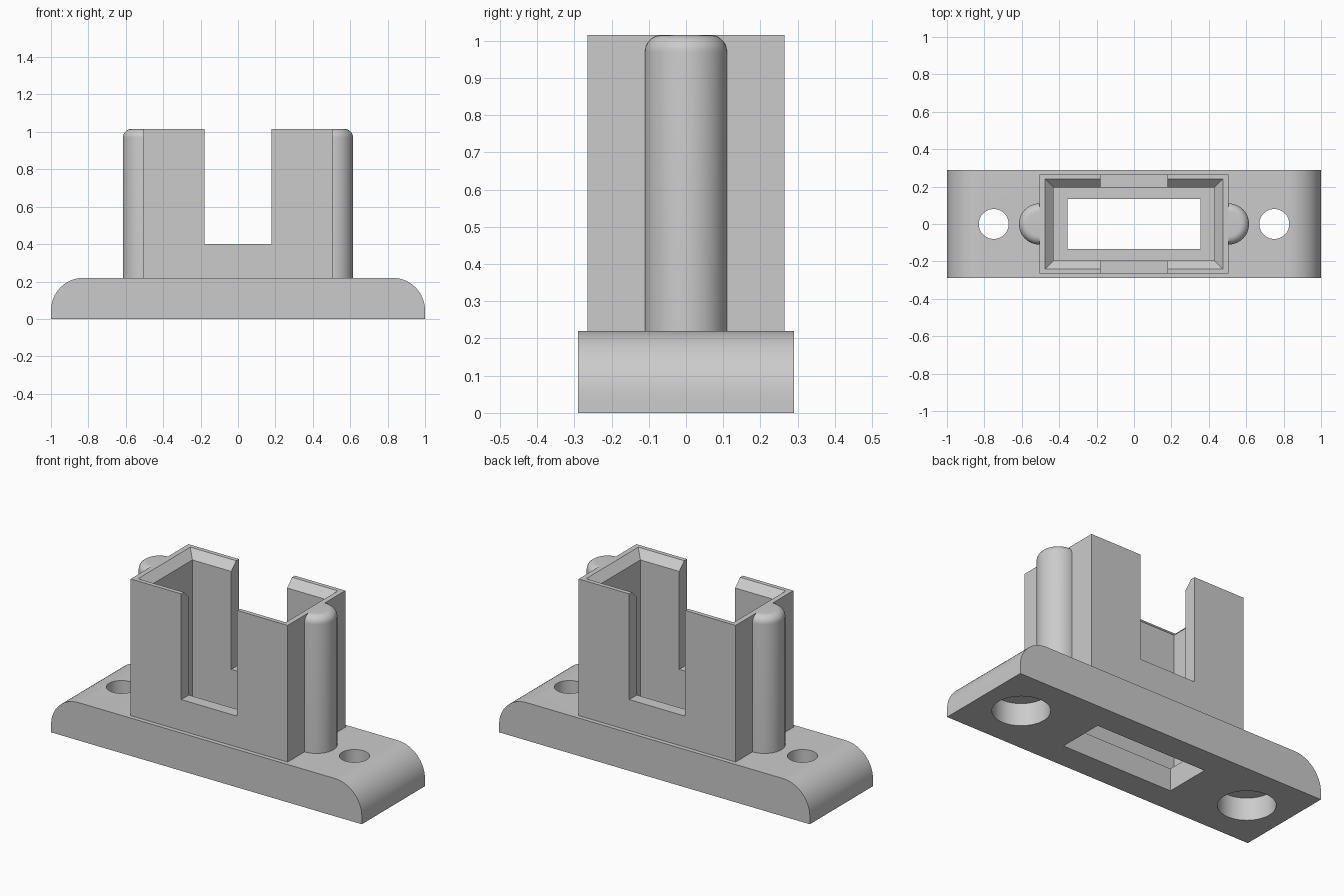
import bpy
import bmesh
from math import pi, sin, cos, radians

if "Cube" in bpy.data.objects:
    bpy.data.objects.remove(bpy.data.objects["Cube"], do_unlink=True)

grey = bpy.data.materials.new("plain grey")
grey.use_nodes = True
COLOR = (0.6, 0.6, 0.6, 1)
grey.diffuse_color = COLOR
grey.node_tree.nodes["Principled BSDF"].inputs["Base Color"].default_value = COLOR

BASE_TOP, TOP, FLOOR = 0.22, 1.015, 0.13
WALL_X, WALL_Y = 0.505, 0.265
IN_X, IN_Y = 0.43, 0.195


def make(name, bm):
    bmesh.ops.recalc_face_normals(bm, faces=bm.faces)
    mesh = bpy.data.meshes.new(name)
    bm.to_mesh(mesh)
    bm.free()
    mesh.materials.append(grey)
    obj = bpy.data.objects.new(name, mesh)
    bpy.context.collection.objects.link(obj)
    return obj


def loft(name, rings):
    """Closed solid through rings of points."""
    bm = bmesh.new()
    loops = [[bm.verts.new(p) for p in ring] for ring in rings]
    n = len(loops[0])
    for a, b in zip(loops, loops[1:]):
        for i in range(n):
            j = (i + 1) % n
            bm.faces.new((a[i], a[j], b[j], b[i]))
    bm.faces.new(loops[0])
    bm.faces.new(loops[-1])
    return make(name, bm)


def rect(x, y, z):
    return [(-x, -y, z), (x, -y, z), (x, y, z), (-x, y, z)]


def circle(x, r, z, n=64):
    return [(x + r * cos(2 * pi * i / n), r * sin(2 * pi * i / n), z) for i in range(n)]


def select(obj):
    bpy.ops.object.select_all(action="DESELECT")
    obj.select_set(True)
    bpy.context.view_layer.objects.active = obj


def cut(obj, cutters):
    select(obj)
    for cutter in cutters:
        mod = obj.modifiers.new("cut", "BOOLEAN")
        mod.operation = "DIFFERENCE"
        mod.solver = "EXACT"
        mod.object = cutter
        bpy.ops.object.modifier_apply(modifier=mod.name)


def smooth(obj):
    select(obj)
    bpy.ops.object.shade_smooth_by_angle(angle=radians(30))


# Base plate with rounded upper ends
R, STEPS = 0.175, 16
arc = [(1 - R + R * cos(pi / 2 * i / STEPS), BASE_TOP - R + R * sin(pi / 2 * i / STEPS))
       for i in range(STEPS + 1)]
profile = [(1, 0)] + arc + [(-x, z) for x, z in reversed(arc)] + [(-1, 0)]
base = loft("base_plate", [[(x, y, z) for x, z in profile] for y in (-0.29, 0.29)])

# Socket body
socket = loft("socket_walls", [rect(WALL_X, WALL_Y, BASE_TOP), rect(WALL_X, WALL_Y, TOP)])

# Cutters: chamfered cavity, floor window, side notch, stepped screw holes
cavity = loft("cavity_cutter", [rect(IN_X, IN_Y, FLOOR), rect(IN_X, IN_Y, TOP - 0.045),
                                rect(IN_X + 0.055, IN_Y + 0.055, TOP + 0.01)])
window = loft("window_cutter", [rect(0.355, 0.135, -0.1), rect(0.355, 0.135, 0.2)])
notch = loft("notch_cutter", [rect(0.18, 0.4, 0.4), rect(0.18, 0.4, 1.2)])
holes = [loft("screw_hole_cutter", [circle(s * 0.75, r, -0.1), circle(s * 0.75, r, top)])
         for s in (-1, 1) for r, top in ((0.15, FLOOR), (0.08, 0.4))]

cut(base, [cavity, window] + holes)
cut(socket, [cavity, notch])
for cutter in [cavity, window, notch] + holes:
    bpy.data.objects.remove(cutter, do_unlink=True)
smooth(base)

# Half-round ribs with a filleted top on both ends
PEG, FILLET = 0.11, 0.045
section = [(PEG, BASE_TOP)] + [
    (PEG - FILLET + FILLET * cos(pi / 2 * i / 8), TOP - FILLET + FILLET * sin(pi / 2 * i / 8))
    for i in range(9)] + [(0, TOP)]
for side, name in ((-1, "right_rib"), (1, "left_rib")):
    bm = bmesh.new()
    verts = [bm.verts.new((side * WALL_X, -r, z)) for r, z in section]
    edges = [bm.edges.new(pair) for pair in zip(verts, verts[1:])]
    bmesh.ops.spin(bm, geom=verts + edges, cent=(side * WALL_X, 0, 0), axis=(0, 0, 1),
                   angle=side * pi, steps=32)
    bmesh.ops.remove_doubles(bm, verts=bm.verts, dist=0.0001)
    smooth(make(name, bm))
